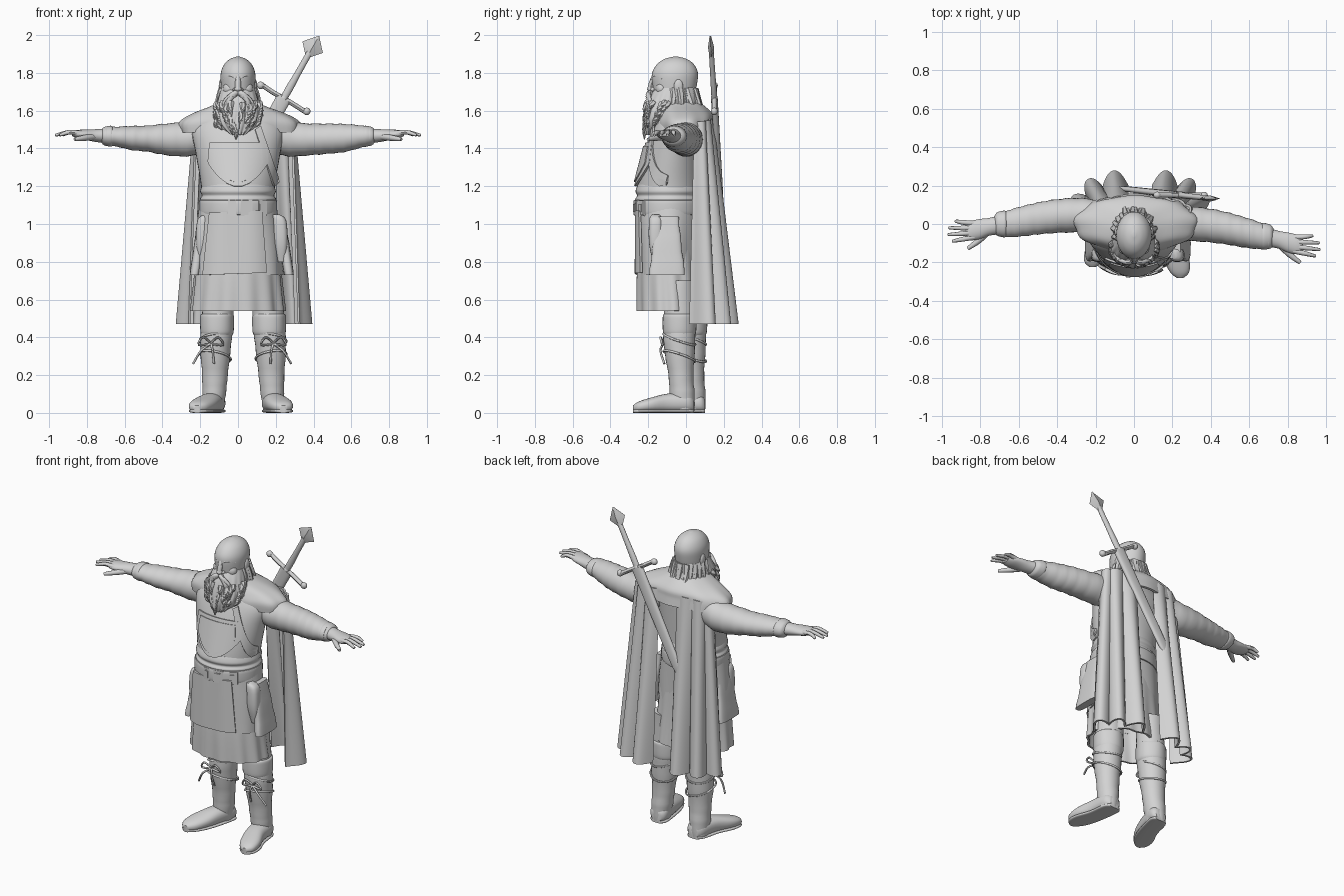
import bpy, bmesh, math, random
from mathutils import Vector, Matrix

random.seed(4)
if "Cube" in bpy.data.objects:
    bpy.data.objects.remove(bpy.data.objects["Cube"])
stone = bpy.data.materials.new("plain_grey")
stone.use_nodes = True
stone.diffuse_color = (.65, .65, .65, 1)
stone.node_tree.nodes["Principled BSDF"].inputs["Base Color"].default_value = stone.diffuse_color
work = bmesh.new()  # every helper adds to this; finish() turns it into a part

def finish(name, thickness=0, angle=45):
    bmesh.ops.recalc_face_normals(work, faces=work.faces)
    mesh = bpy.data.meshes.new(name)
    work.to_mesh(mesh)
    work.clear()
    mesh.materials.append(stone)
    part = bpy.data.objects.new(name, mesh)
    bpy.context.collection.objects.link(part)
    bpy.ops.object.select_all(action='DESELECT')
    part.select_set(True)
    bpy.context.view_layer.objects.active = part
    if thickness:
        shell = part.modifiers.new("shell", 'SOLIDIFY')
        shell.thickness, shell.offset = thickness, 0
        bpy.ops.object.modifier_apply(modifier=shell.name)
    bpy.ops.object.shade_smooth_by_angle(angle=math.radians(angle))
    return part
def spline(rows, steps):
    out = []
    for i in range(len(rows) - 1):
        near = rows[max(i - 1, 0)], rows[i], rows[i + 1], rows[min(i + 2, len(rows) - 1)]
        for t in (k / steps for k in range(steps)):
            out.append([q + .5 * t * (r - p + t * (2*p - 5*q + 4*r - s + t * (3*q - p - 3*r + s)))
                        for p, q, r, s in zip(*near)])
    return out + [list(rows[-1])]
def skin(rings, capped=True):
    rings = [[work.verts.new(p) for p in ring] for ring in rings]
    for low, high in zip(rings, rings[1:]):
        for i in range(len(low)):
            work.faces.new((low[i - 1], low[i], high[i], high[i - 1]))
    for ring in (rings[0], rings[-1]) if capped else ():
        work.faces.new(ring)
def loft(rows, axis='z', sides=28, steps=4, square=1, pleats=0, depth=0, crease=0, capped=True):
    # rows hold centre x, y, z and the two radii of each section
    rows, rings = spline(rows, steps), []
    bend = lambda w: math.copysign(abs(w) ** square, w)
    for j, (x, y, z, ra, rb) in enumerate(rows):
        rings.append([])
        for a in (math.tau * i / sides for i in range(sides)):
            fold = 1 + crease * math.sin(j * 2.1 + math.sin(a)) + depth * j / len(rows) * math.sin(pleats * a)
            u, v = max(ra, .002) * fold * bend(math.cos(a)), max(rb, .002) * fold * bend(math.sin(a))
            dx, dy, dz = {'z': (u, v, 0), 'x': (0, u, v), 'y': (u, 0, v)}[axis]
            rings[-1].append((x + dx, y + dy, z + dz))
    skin(rings, capped)
def single(name, rows, thickness=0, **options):
    loft(rows, capped=not thickness, **options)
    return finish(name, thickness)
def cord(points, radius, taper=0, sides=8):
    path, rings = [Vector(p) for p in spline(points, 4)], []
    for j, p in enumerate(path):
        turn = (path[min(j + 1, len(path) - 1)] - path[max(j - 1, 0)]).to_track_quat('Z', 'Y')
        r = radius * (1 - taper * (j / (len(path) - 1)) ** 2)
        rings.append([p + turn @ Vector((r * math.cos(a), r * math.sin(a), 0))
                      for a in (math.tau * i / sides for i in range(sides))])
    skin(rings)
def sheet(place, across=24, down=16):
    grid = [[work.verts.new(place(i / across, j / down)) for i in range(across + 1)] for j in range(down + 1)]
    for a, b in zip(grid, grid[1:]):
        for i in range(across):
            work.faces.new((a[i], a[i + 1], b[i + 1], b[i]))
def ball(centre, size):
    bmesh.ops.create_uvsphere(work, u_segments=20, v_segments=12, radius=1,
                              matrix=Matrix.Translation(centre) @ Matrix.Diagonal((*size, 1)))
def chest(x, z, lift):
    bulge = math.sqrt(max(1 - (x / (.17 * z - .009)) ** 2, 0))
    return (x, .15 * z - .27 - lift - (.297 - .11 * z) * bulge, z)
def mix(a, b, t):
    return a + (b - a) * t

# Torso and layered clothing
single("tunic_body", [(0, -.09, 1.06, .19, .165), (0, -.09, 1.2, .195, .165), (0, -.07, 1.38, .225, .15),
                      (0, -.05, 1.5, .24, .13), (0, -.045, 1.58, .17, .1), (0, -.04, 1.64, .08, .08)], sides=40)
single("under_skirt", [(0, -.09, 1, .2, .15), (0, -.09, .75, .222, .165), (0, -.08, .54, .243, .175)],
       thickness=.012, sides=120, pleats=13, depth=.035)
single("surcoat", [(0, -.095, 1.1, .198, .165), (0, -.095, .92, .222, .16), (0, -.095, .73, .232, .158)],
       thickness=.012, sides=60, pleats=7, depth=.03)
single("waist_sash", [(0, -.092, z, .188 + w, .163 + w) for z, w in
                      ((1.11, 0), (1.13, .014), (1.15, .004), (1.17, .012), (1.19, .008), (1.21, 0))], sides=40)
single("belt", [(0, -.095, z, .196 + w, .17 + w) for z, w in ((1.05, 0), (1.055, .01), (1.12, .01), (1.125, 0))], sides=48)
for x, wide in ((-.03, .05), (.045, .07), (.125, .055)):
    y = -.088 - .175 * math.sqrt(1 - (x / .206) ** 2)
    for size, lift in (((wide, .025, .085), 0), ((wide * .6, .012, .05), .012)):
        bmesh.ops.create_cube(work, size=1, matrix=Matrix.Translation((x, y - lift, 1.085))
                              @ Matrix.Rotation(x * 4, 4, 'Z') @ Matrix.Diagonal((*size, 1)))
bmesh.ops.bevel(work, geom=work.edges[:], offset=.004, segments=2, affect='EDGES')
finish("belt_fittings")
def apron(u, v):
    x = mix(mix(-.15, -.185, v), mix(.125, .15, v), u)
    return x, -.1 - mix(.165, .168, v) * math.sqrt(1 - (x / .25) ** 2) - .004 * math.sin(u * 9), mix(1.06, .73, v) + .012 * u
sheet(apron)
finish("front_apron", .014)

# Breastplate with raised field, and a diagonal strap
for name, scale, lift in (("breastplate", 1, .014), ("breastplate_field", .82, .021)):
    def plate(u, v):
        half = .158 * scale * min(1, (v / .55 + .02) ** .5) * (1 - .12 * max(v - .55, 0))
        return chest((2 * u - 1) * half, 1.32 + (mix(1.2, 1.43, v) - 1.32) * scale, lift)
    sheet(plate)
    finish(name, .012)
sheet(lambda u, v: chest(mix(.09, .19, u) + .03 * v, mix(1.5, 1.2, u) + .02 * v, .014), 16, 4)
finish("chest_strap", .01)
single("shoulder_mantle", [(0, -.035, 1.645, .085, .09), (0, -.02, 1.618, .14, .115), (.005, 0, 1.575, .25, .137),
                           (.008, 0, 1.535, .31, .142), (.01, .005, 1.485, .312, .145)],
       thickness=.014, sides=64, pleats=9, depth=.03)

# Head and face
single("head", [(0, -.04, 1.58, .07, .075), (0, -.06, 1.66, .082, .1), (0, -.06, 1.74, .091, .118), (0, -.058, 1.8, .091, .121),
                (0, -.056, 1.845, .073, .098), (0, -.055, 1.873, .043, .06), (0, -.055, 1.886, .008, .012)], sides=36, steps=6)
cord([(0, -.165, 1.785), (0, -.18, 1.75), (0, -.19, 1.715)], .015)
ball((0, -.186, 1.714), (.019, .02, .015))
for s in (-1, 1):
    cord([(s * .01, -.17, 1.772), (s * .04, -.157, 1.783), (s * .072, -.125, 1.768)], .013, .5)
    ball((s * .042, -.128, 1.715), (.038, .032, .038))
    ball((s * .017, -.176, 1.712), (.011, .013, .01))
    ball((s * .091, -.04, 1.73), (.011, .024, .036))
finish("face_features")

# Beard, moustache and back hair
single("beard", [(0, -.085, 1.72, .088, .078), (0, -.1, 1.66, .106, .1), (0, -.12, 1.59, .121, .1),
                 (0, -.14, 1.53, .105, .085), (0, -.16, 1.47, .045, .055)], sides=84, pleats=17, depth=.06)
for k in range(56):
    a = math.pi * mix(.9, 2.1, random.random())
    x, y, z = math.cos(a), math.sin(a), random.uniform(1.54, 1.65)
    drop = random.uniform(.06, .11) * (1 - .4 * abs(x))
    cord([(.108 * x, -.112 + .095 * y, z), (.122 * x, -.125 + .095 * y, z - drop / 2),
          (.1 * x, -.135 + .085 * y, z - drop)], .017, .9, 6)
finish("beard_tufts")
for s in (-1, 1):
    for k in range(4):
        cord([(s * .004, -.185, 1.695), (s * (.03 + .006 * k), -.2, 1.685 - .01 * k),
              (s * (.075 - .006 * k), -.19, 1.645 - .02 * k), (s * (.09 - .012 * k), -.2, 1.59 - .015 * k)], .015, .9)
finish("moustache")
for k in range(30):
    a, drop, flare = mix(-.3, math.pi + .3, k / 29), random.uniform(0, .045), random.uniform(.9, 1.1)
    x, y = math.cos(a) * flare, math.sin(a) * flare
    cord([(.076 * x, -.045 + .09 * y, 1.715), (.096 * x, -.035 + .1 * y, 1.655), (.115 * x, -.03 + .135 * y, 1.6 - drop)], .022, .9, 6)
finish("back_hair")

# Limbs, hip pieces and cape halves, one pass per side
for s, side in ((-1, "right_"), (1, "left_")):
    stride, twist = (-.035, 0) if s > 0 else (.022, -.12)
    def arm_side(rows):
        return [(s * x, y - (.03 + .05 * x if s > 0 else 0), *rest) for x, y, *rest in rows]
    def leg_side(rows):
        return [(.027 + s * (x + twist * y), y + stride, *rest) for x, y, *rest in rows]
    slim = .95 + .07 * s
    single(side + "sleeve", arm_side([
        (.16, .03, 1.475, .088, .095), (.27, .045, 1.45, .09, .092), (.38, .043, 1.448, .088, .084), (.48, .032, 1.452, .084, .078 * slim),
        (.56, .018, 1.455, .08, .073 * slim), (.64, .004, 1.462, .072, .06 * slim), (.7, -.006, 1.465, .06, .049)]), axis='x', crease=.025)
    single(side + "cuff", arm_side([(x, 0, 1.465, .054 + w, .04 + w) for x, w in
                                    ((.66, 0), (.67, .015), (.7, .011), (.715, .004), (.725, -.01))]), axis='x')
    loft(arm_side([(.68, 0, 1.467, .052, .04), (.75, -.014, 1.468, .046, .034), (.8, -.026, 1.472, .052, .028),
                   (.85, -.035, 1.476, .05, .022), (.88, -.04, 1.478, .032, .012)]), axis='x')
    for root, tip, reach in ((.002, .015, .93), (-.022, -.02, .965), (-.045, -.055, .968), (-.068, -.09, .945)):
        cord(arm_side([(.83, root, 1.478), (.89, mix(root, tip, .5), 1.486), (reach, tip, 1.47)]), .014, .5)
    cord(arm_side([(.76, -.04, 1.462), (.81, -.088, 1.456), (.865, -.128, 1.448)]), .018, .5)
    finish(side + "hand")

    single(side + "leg", leg_side([(.125, 0, .7, .08, .08), (.135, 0, .5, .083, .083), (.145, 0, .36, .082, .083),
                                   (.15, .008, .2, .068, .066), (.155, .015, .1, .062, .066), (.16, .02, .01, .052, .06)]), crease=.018)
    single(side + "boot_top", leg_side([(.138, 0, z, w, w) for z, w in
                                        ((.41, .08), (.43, .088), (.49, .09), (.52, .087), (.525, .07))]), pleats=5, depth=.03)
    foot = [(.155, .078, .04, .034, .034), (.157, .045, .052, .058, .05), (.17, -.06, .052, .06, .05),
            (.195, -.15, .042, .066, .039), (.21, -.215, .032, .05, .028), (.213, -.245, .026, .018, .014)]
    single(side + "boot_foot", leg_side(foot), axis='y', square=.85)
    single(side + "boot_sole", leg_side([(x, y, .01, r, .01) for x, y, z, r, h in foot]), axis='y', square=.6)
    # Boot ties: wound bands, a bow and loose ends
    for z in (.3, .39):
        cord(leg_side([(.148 + .082 * math.cos(a), .084 * math.sin(a), z + .03 * math.sin(a + z * 9))
                       for a in (math.tau * k / 14 for k in range(15))]), .006)
    for out in (-1, 1):
        cord(leg_side([(.16, -.085, .37), (.16 + out * .04, -.1, .4), (.16 + out * .065, -.09, .36), (.16, -.085, .365)]), .006)
        cord(leg_side([(.16, -.085, .365), (.18 + out * .03, -.1, .33), (.2 + out * .055, -.08, .26)]), .006)
    finish(side + "boot_ties")
    # Hanging hip flap and pouch
    single(side + "hip_flap", [(.02 + s * .205, -.1, 1.04, .018, .06), (.02 + s * .225, -.1, .9, .026, .075),
                               (.02 + s * .25, -.1, .73, .026, .095)], square=.6, crease=.03)
    single(side + "hip_pouch", [(.02 + s * .18, -.16, 1.05, .02, .02), (.02 + s * .2, -.16, 1.02, .035, .035),
                                (.02 + s * .207, -.16, .9, .036, .036), (.02 + s * .21, -.15, .8, .02, .025)], square=.75)
    def cape(u, v):
        a = u * math.pi / 2
        lobe = mix(.014, .08, v) * (abs(math.sin(u * math.pi * 3)) - .55)
        x = .066 + (mix(.195, .268, v) + lobe * u) * math.sin(a)
        y = mix(.045, .02, v) + (mix(.09, .222, v) + lobe) * max(math.cos(a), 0) ** .6
        return .032 + s * x, y, mix(1.56, .47, v) - .02 * u * (1 - v)
    sheet(cape, 72, 24)
    finish(side + "cape_half", .012, 60)

# Sword carried across the back, built upright and then tilted
lean = Vector((.175, -.02, .31)).to_track_quat('Z', 'X').to_matrix().to_4x4()
across = lean.inverted().to_3x3() @ Vector((.85, 0, -.53))
lean = Matrix.Translation((.242, .15, 1.665)) @ lean @ Matrix.Rotation(math.atan2(across.y, across.x), 4, 'Z')
single("scabbard", [(0, 0, -.68, .008, .005), (0, 0, -.62, .03, .013), (0, 0, -.3, .036, .016), (0, 0, 0, .04, .018)],
       square=.8).matrix_world = lean
loft([(0, 0, 0, .018, .015), (0, 0, .06, .02, .015), (0, 0, .15, .017, .014), (0, 0, .28, .016, .013)])
loft([(0, 0, .26, .016, .012), (0, 0, .312, .062, .016), (0, 0, .38, .002, .004)], sides=4, steps=1)
finish("sword_grip", angle=30).matrix_world = lean
cord([(-.14, 0, .006), (-.07, 0, 0), (0, 0, 0), (.07, 0, -.002), (.14, 0, -.006)], .013)
for x in (-.14, 0, .14):
    ball((x, 0, 0), (.02, .018, .02))
finish("sword_guard").matrix_world = lean
work.free()
